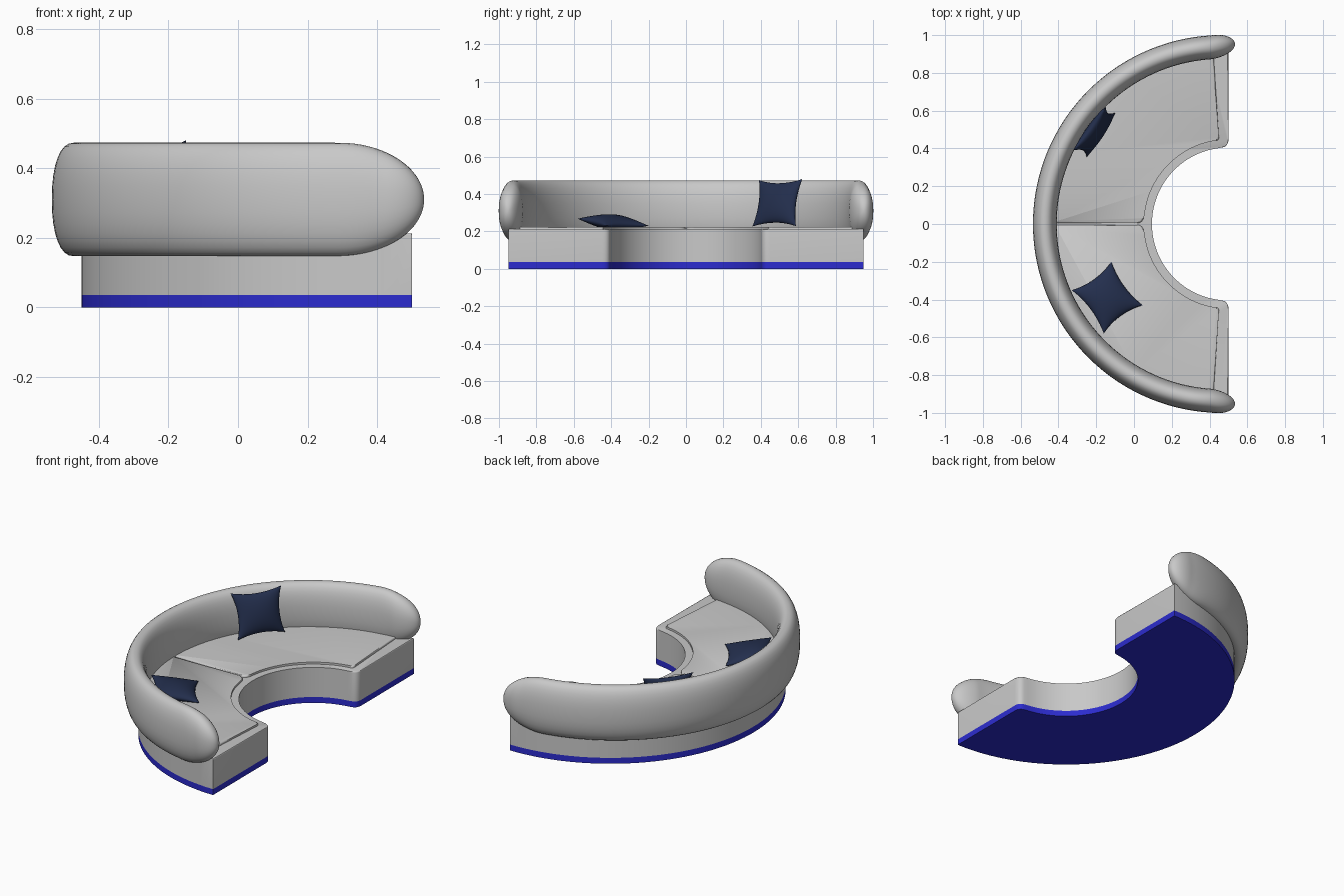
import bpy, bmesh, math
from mathutils import Vector

if "Cube" in bpy.data.objects:
    bpy.data.objects.remove(bpy.data.objects["Cube"])


def material(name, rgb):
    m = bpy.data.materials.new(name)
    m.diffuse_color = (*rgb, 1)
    m.use_nodes = True
    m.node_tree.nodes["Principled BSDF"].inputs["Base Color"].default_value = m.diffuse_color
    return m


GREY = material("light grey fabric", (0.58, 0.58, 0.58))
BLUE = material("blue plinth", (0.025, 0.025, 0.62))
NAVY = material("navy fabric", (0.017, 0.028, 0.075))


def finish(bm, name, mat, angle=35):
    bmesh.ops.recalc_face_normals(bm, faces=bm.faces)
    me = bpy.data.meshes.new(name)
    bm.to_mesh(me)
    bm.free()
    me.materials.append(mat)
    ob = bpy.data.objects.new(name, me)
    bpy.context.collection.objects.link(ob)
    bpy.ops.object.select_all(action='DESELECT')
    ob.select_set(True)
    bpy.context.view_layer.objects.active = ob
    bpy.ops.object.shade_smooth_by_angle(angle=math.radians(angle))
    return ob


def arc(cx, r, a0, a1, n):
    """Points on a circle centred at (cx, 0), angles in degrees."""
    return [(cx + r * math.cos(math.radians(a0 + (a1 - a0) * i / n)),
             r * math.sin(math.radians(a0 + (a1 - a0) * i / n))) for i in range(n + 1)]


def corner(p, c, q, n=6):
    """Rounded corner from p to q with control point c."""
    out = []
    for i in range(n + 1):
        t = i / n
        out.append(tuple((1 - t) ** 2 * p[k] + 2 * t * (1 - t) * c[k] + t * t * q[k] for k in (0, 1)))
    return out


def slab(name, pts, z0, z1, mat, bevel=0.0):
    """Extruded outline with a rounded top rim."""
    bm = bmesh.new()
    low = [bm.verts.new((x, y, z0)) for x, y in pts]
    top = [bm.verts.new((x, y, z1)) for x, y in pts]
    n = len(pts)
    bm.faces.new(low[::-1])
    bm.faces.new(top)
    for i in range(n):
        j = (i + 1) % n
        bm.faces.new((low[i], low[j], top[j], top[i]))
    if bevel:
        rim = [e for e in bm.edges if all(v.co.z > z1 - 1e-6 for v in e.verts)]
        bmesh.ops.bevel(bm, geom=rim, offset=bevel, segments=3, profile=0.5, affect='EDGES')
    return finish(bm, name, mat)


# Half-ring footprint: outer arc, straight ends, rounded inner corners
inner = arc(0.5, 0.405, 262, 98, 48)
foot = (arc(0.5, 0.95, 90, 270, 72)
        + corner((0.5, -0.45), (0.5, -0.41), (0.465, -0.405))
        + inner
        + corner((0.465, 0.405), (0.5, 0.41), (0.5, 0.45)))
slab("plinth", foot, 0.0, 0.035, BLUE)
slab("seat_base", foot, 0.035, 0.212, GREY, 0.005)

# Two seat cushions, mirrored about y = 0
g = 0.004
half = (arc(0.5, 0.925, 95, 179.5, 40)
        + [(-0.42, g)]
        + corner((0.015, g), (0.047, g), (0.055, 0.045))
        + arc(0.5, 0.447, 172, 100, 24)
        + corner((0.435, 0.442), (0.452, 0.443), (0.449, 0.465)))
for side, s in (("left", 1), ("right", -1)):
    slab("seat_cushion_" + side, [(x, s * y) for x, y in half][::s], 0.2, 0.224, GREY, 0.01)

# Backrest: oval section swept around the arc, closing to a blunt point at both ends
CX, TIP = 0.465, 85.8
bm = bmesh.new()
rings = []
N, M = 128, 32
for i in range(N + 1):
    u = -math.cos(math.pi * i / N)                 # denser towards the ends
    a = math.radians(180 + (180 - TIP) * u)
    x = CX + 0.94 * math.cos(a)
    xe = CX + 0.94 * math.cos(math.radians(TIP))
    th = min(1, max(0, (x - 0.29) / (xe - 0.29)))
    tw = min(1, max(0, (x - 0.41) / (xe - 0.41)))
    h = 0.163 * max(0.02, math.sqrt(max(0, 1 - th * th)))
    w = 0.063 * max(0.02, math.sqrt(max(0, 1 - tw * tw)))
    r0 = 0.937 + 0.015 * tw
    ring = []
    for j in range(M):
        b = 2 * math.pi * j / M
        c, s = math.cos(b), math.sin(b)
        r = r0 + w * math.copysign(abs(c) ** 0.88, c)
        z = 0.31 + h * math.copysign(abs(s) ** 0.88, s)
        ring.append(bm.verts.new((CX + r * math.cos(a), r * math.sin(a), z)))
    rings.append(ring)
for p, q in zip(rings, rings[1:]):
    for j in range(M):
        k = (j + 1) % M
        bm.faces.new((p[j], p[k], q[k], q[j]))
bm.faces.new(rings[0])
bm.faces.new(rings[-1])
finish(bm, "backrest", GREY, 60)


def pillow(name, corners, thick, n=18):
    """Puffed square with pinched edges, stretched between four corners."""
    a, b, c, d = [Vector(p) for p in corners]
    normal = (c - a).cross(d - b).normalized()
    bm = bmesh.new()
    for side in (1, -1):
        grid = []
        for i in range(n + 1):
            u = -math.cos(math.pi * i / n)
            row = []
            for j in range(n + 1):
                v = -math.cos(math.pi * j / n)
                s = (u * (1 - 0.16 * (1 - v * v)) + 1) / 2
                t = (v * (1 - 0.16 * (1 - u * u)) + 1) / 2
                p = (a * (1 - s) + b * s) * (1 - t) + (d * (1 - s) + c * s) * t
                puff = (max(0, 1 - u * u) * max(0, 1 - v * v)) ** 0.5
                row.append(bm.verts.new(p + normal * side * thick / 2 * puff))
            grid.append(row)
        for i in range(n):
            for j in range(n):
                bm.faces.new((grid[i][j], grid[i + 1][j], grid[i + 1][j + 1], grid[i][j + 1]))
    bmesh.ops.remove_doubles(bm, verts=bm.verts, dist=1e-5)
    finish(bm, name, NAVY, 60)


# One pillow lying on the seat, one leaning on the backrest
pillow("lying_pillow", [(-0.33, -0.35, 0.268), (-0.16, -0.58, 0.268),
                        (0.045, -0.43, 0.23), (-0.12, -0.2, 0.23)], 0.08)
pillow("leaning_pillow", [(-0.25, 0.355, 0.226), (-0.10, 0.588, 0.228),
                          (-0.15, 0.622, 0.48), (-0.322, 0.39, 0.474)], 0.08)
